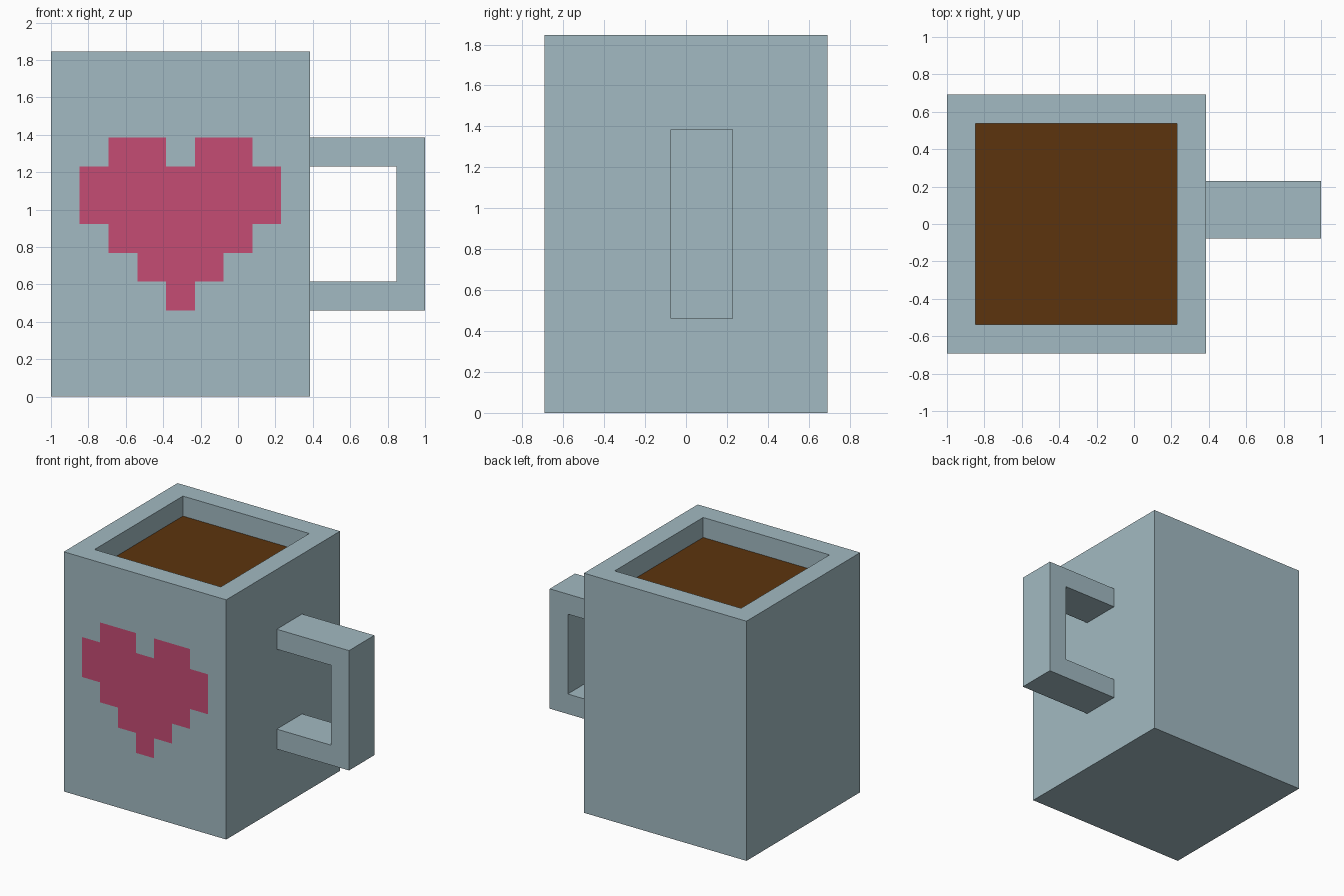
import bpy, bmesh
from mathutils import Vector

if "Cube" in bpy.data.objects:
    bpy.data.objects.remove(bpy.data.objects["Cube"])

U = 2 / 13                      # one pixel block
X0 = -1.0                       # left side of the mug
HALF = 4.5 * U                  # half the body width


def material(name, rgb):
    m = bpy.data.materials.new(name)
    m.diffuse_color = (*rgb, 1)
    m.use_nodes = True
    m.node_tree.nodes["Principled BSDF"].inputs["Base Color"].default_value = m.diffuse_color
    return m


glaze = material("pale_blue_glaze", (0.361, 0.491, 0.539))
pink = material("pink", (0.558, 0.072, 0.175))
coffee = material("coffee_brown", (0.107, 0.034, 0.004))


def finish(bm, name, mats):
    bmesh.ops.recalc_face_normals(bm, faces=bm.faces)
    me = bpy.data.meshes.new(name)
    bm.to_mesh(me)
    bm.free()
    for m in mats:
        me.materials.append(m)
    ob = bpy.data.objects.new(name, me)
    bpy.context.collection.objects.link(ob)
    return ob


# Mug body: a box 9 x 9 x 12 blocks
bm = bmesh.new()
bmesh.ops.create_cube(bm, size=1)
for v in bm.verts:
    v.co = Vector((X0 + HALF + v.co.x * 9 * U, v.co.y * 9 * U, (v.co.z + 0.5) * 12 * U))
bm.normal_update()

# Opening: inset the top and sink it one block to the coffee surface
top = max(bm.faces, key=lambda f: f.normal.z)
bmesh.ops.inset_region(bm, faces=[top], thickness=U, use_even_offset=True)
rim = list(top.edges)
sunk = bmesh.ops.extrude_face_region(bm, geom=[top])["geom"]
bmesh.ops.translate(bm, vec=(0, 0, -U), verts=[g for g in sunk if isinstance(g, bmesh.types.BMVert)])
if top.is_valid:
    bmesh.ops.delete(bm, geom=[top], context='FACES_ONLY')
for f in sunk:
    if isinstance(f, bmesh.types.BMFace):
        f.material_index = 2


# Heart: cut the front into blocks and colour those inside the pattern
def cut_front(co, no):
    faces = [f for f in bm.faces if all(abs(v.co.y + HALF) < 1e-4 for v in f.verts)]
    geom = set(faces)
    for f in faces:
        geom.update(f.edges, f.verts)
    bmesh.ops.bisect_plane(bm, geom=list(geom), plane_co=co, plane_no=no)


for i in range(1, 9):
    cut_front((X0 + i * U, 0, 0), (1, 0, 0))
for k in range(3, 10):
    cut_front((0, 0, k * U), (0, 0, 1))

HEART = ["....#....", "...###...", "..#####..", ".#######.", ".#######.", "..##.##.."]
for f in bm.faces:
    c = f.calc_center_median()
    if abs(c.y + HALF) < 1e-4:
        row, col = int(c.z / U) - 3, int((c.x - X0) / U)
        if 0 <= row < len(HEART) and HEART[row][col] == "#":
            f.material_index = 1
finish(bm, "mug_body", [glaze, pink, coffee])

# Handle: square C profile, two blocks deep, set half a block off centre
bm = bmesh.new()
C = [(9, 3), (13, 3), (13, 9), (9, 9), (9, 8), (12, 8), (12, 4), (9, 4)]
face = bm.faces.new([bm.verts.new((X0 + x * U, -0.5 * U, z * U)) for x, z in C])
side = bmesh.ops.extrude_face_region(bm, geom=[face])["geom"]
bmesh.ops.translate(bm, vec=(0, 2 * U, 0), verts=[g for g in side if isinstance(g, bmesh.types.BMVert)])
# leave the ends open where they meet the body
ends = [f for f in bm.faces if all(abs(v.co.x - X0 - 9 * U) < 1e-4 for v in f.verts)]
bmesh.ops.delete(bm, geom=ends, context='FACES_ONLY')
finish(bm, "handle", [glaze])
